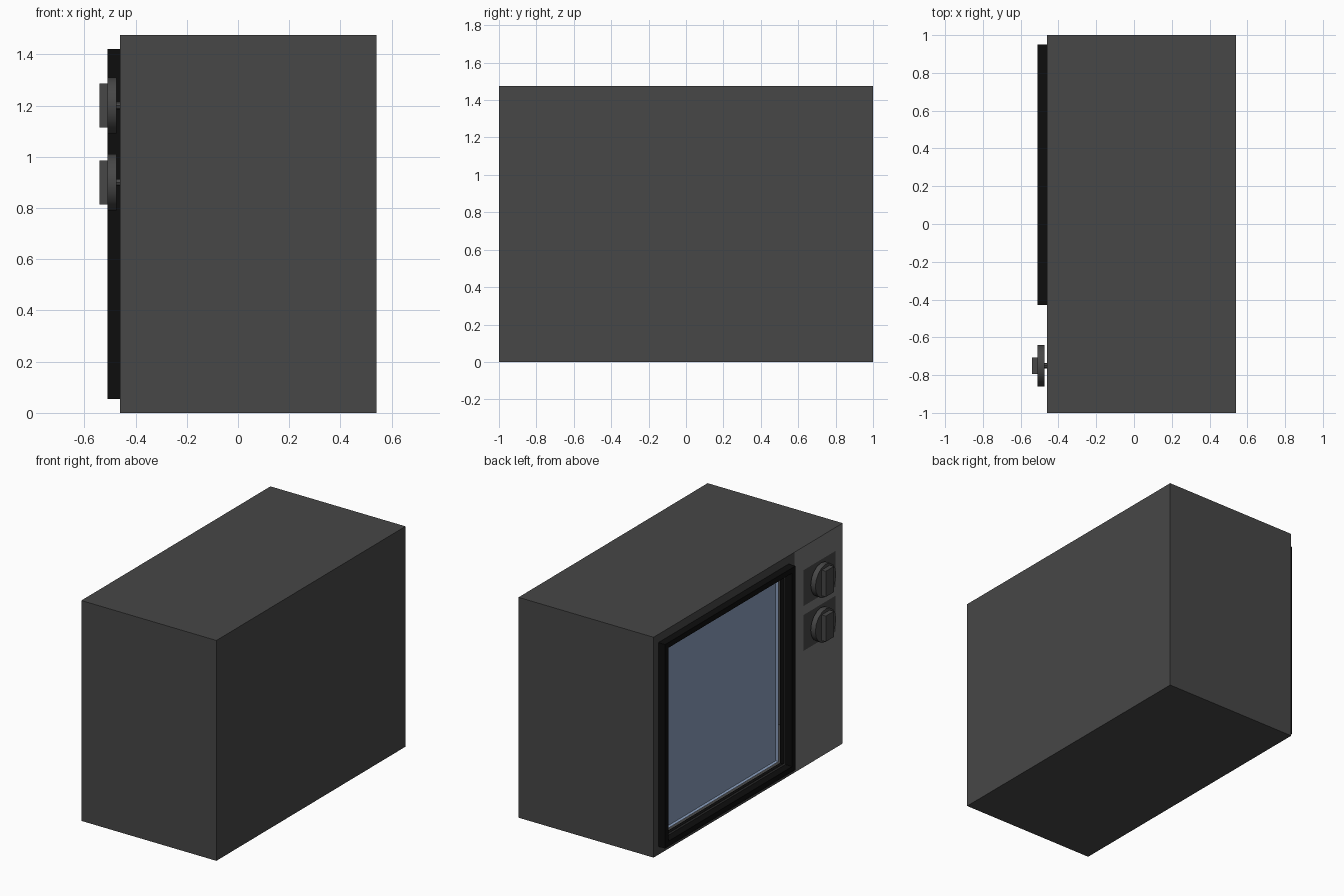
import bpy
import bmesh
import math
from mathutils import Matrix, Vector

cube = bpy.data.objects.get("Cube")
if cube:
    bpy.data.objects.remove(cube, do_unlink=True)


def material(name, rgb):
    m = bpy.data.materials.new(name)
    m.use_nodes = True
    color = (*rgb, 1.0)
    m.diffuse_color = color
    m.node_tree.nodes["Principled BSDF"].inputs["Base Color"].default_value = color
    return m


dark_grey = material("dark grey", (0.063, 0.063, 0.063))
panel_grey = material("panel grey", (0.19, 0.19, 0.19))
black = material("black", (0.004, 0.004, 0.004))
screen_blue = material("screen blue", (0.26, 0.35, 0.52))


def box_mesh(x, y, z):
    """Box between (low, high) pairs on each axis."""
    bm = bmesh.new()
    spans = (x, y, z)
    centre = Vector([(a + b) / 2 for a, b in spans])
    size = [b - a for a, b in spans]
    bmesh.ops.create_cube(bm, size=1, matrix=Matrix.Translation(centre) @ Matrix.Diagonal((*size, 1)))
    return bm


def finish(bm, name, *mats):
    mesh = bpy.data.meshes.new(name)
    bm.to_mesh(mesh)
    bm.free()
    for m in mats:
        mesh.materials.append(m)
    obj = bpy.data.objects.new(name, mesh)
    bpy.context.collection.objects.link(obj)
    return obj


def face_at(bm, sign):
    """Face whose normal points along x with the given sign."""
    bm.normal_update()
    return next(f for f in bm.faces if f.normal.x * sign > 0.9)


def inside(value, span):
    return span[0] < value < span[1]


FACE = -0.46
OPEN_Y, OPEN_Z = (-0.38, 0.90), (0.105, 1.37)
PANEL_EDGE = -0.49
KNOB_Y = -0.75
KNOB_Z = {"upper": 1.2, "lower": 0.9}
PLATE_Y = (-0.925, -0.585)
PLATE_Z = [(z - 0.122, z + 0.118) for z in KNOB_Z.values()]

# Cabinet: screen opening, control panel and knob plates are cut into the screen side
bm = box_mesh((FACE, 0.54), (-1, 1), (0, 1.475))
cuts = [(Vector((0, 1, 0)), v) for v in (*OPEN_Y, *PLATE_Y, PANEL_EDGE)]
cuts += [(Vector((0, 0, 1)), v) for span in (OPEN_Z, *PLATE_Z) for v in span]
for axis, v in cuts:
    side = [f for f in bm.faces if all(abs(q.co.x - FACE) < 0.001 for q in f.verts)]
    geom = set(side) | {e for f in side for e in f.edges} | {q for f in side for q in f.verts}
    bmesh.ops.bisect_plane(bm, geom=list(geom), plane_co=axis * v, plane_no=axis)
opening = []
for f in bm.faces:
    c = f.calc_center_median()
    if abs(c.x - FACE) > 0.001:
        continue
    if inside(c.y, OPEN_Y) and inside(c.z, OPEN_Z):
        opening.append(f)
    elif c.y < PANEL_EDGE:
        plate = inside(c.y, PLATE_Y) and any(inside(c.z, s) for s in PLATE_Z)
        f.material_index = 0 if plate else 1
bmesh.ops.delete(bm, geom=opening, context="FACES")
finish(bm, "cabinet", dark_grey, panel_grey)

# Screen surround: raised frame with deep inner walls
bm = box_mesh((-0.51, FACE), (-0.43, 0.95), (0.055, 1.42))
bmesh.ops.delete(bm, geom=[face_at(bm, 1)], context="FACES_ONLY")
front = face_at(bm, -1)
bmesh.ops.inset_region(bm, faces=[front], thickness=0.05)
walls = bmesh.ops.extrude_face_region(bm, geom=[front])["geom"]
verts = [g for g in walls if isinstance(g, bmesh.types.BMVert)]
caps = [g for g in walls if isinstance(g, bmesh.types.BMFace)]
bmesh.ops.translate(bm, verts=verts, vec=(0.09, 0, 0))
if front.is_valid:
    caps.append(front)
bmesh.ops.delete(bm, geom=caps, context="FACES_ONLY")
finish(bm, "screen_surround", black)

# Screen: shallow tray sunk behind the surround
bm = box_mesh((-0.42, -0.398), OPEN_Y, OPEN_Z)
bmesh.ops.delete(bm, geom=[face_at(bm, -1)], context="FACES_ONLY")
bmesh.ops.reverse_faces(bm, faces=bm.faces[:])
finish(bm, "screen", screen_blue)


def cylinder(name, radius, x, z, sides):
    bm = bmesh.new()
    place = Matrix.Translation(((x[0] + x[1]) / 2, KNOB_Y, z)) @ Matrix.Rotation(math.pi / 2, 4, "Y")
    bmesh.ops.create_cone(bm, cap_ends=True, segments=sides, radius1=radius,
                          radius2=radius, depth=x[1] - x[0], matrix=place)
    obj = finish(bm, name, dark_grey)
    bpy.ops.object.select_all(action="DESELECT")
    obj.select_set(True)
    bpy.context.view_layer.objects.active = obj
    bpy.ops.object.shade_smooth_by_angle(angle=math.radians(40))


# Knobs: dial disc, spindle and grip bar
for label, z in KNOB_Z.items():
    cylinder(label + "_knob_dial", 0.11, (-0.51, -0.475), z, 16)
    cylinder(label + "_knob_spindle", 0.015, (-0.48, -0.45), z, 8)
    bm = box_mesh((-0.54, -0.505), (KNOB_Y - 0.043, KNOB_Y + 0.043), (z - 0.086, z + 0.086))
    finish(bm, label + "_knob_grip", dark_grey)
